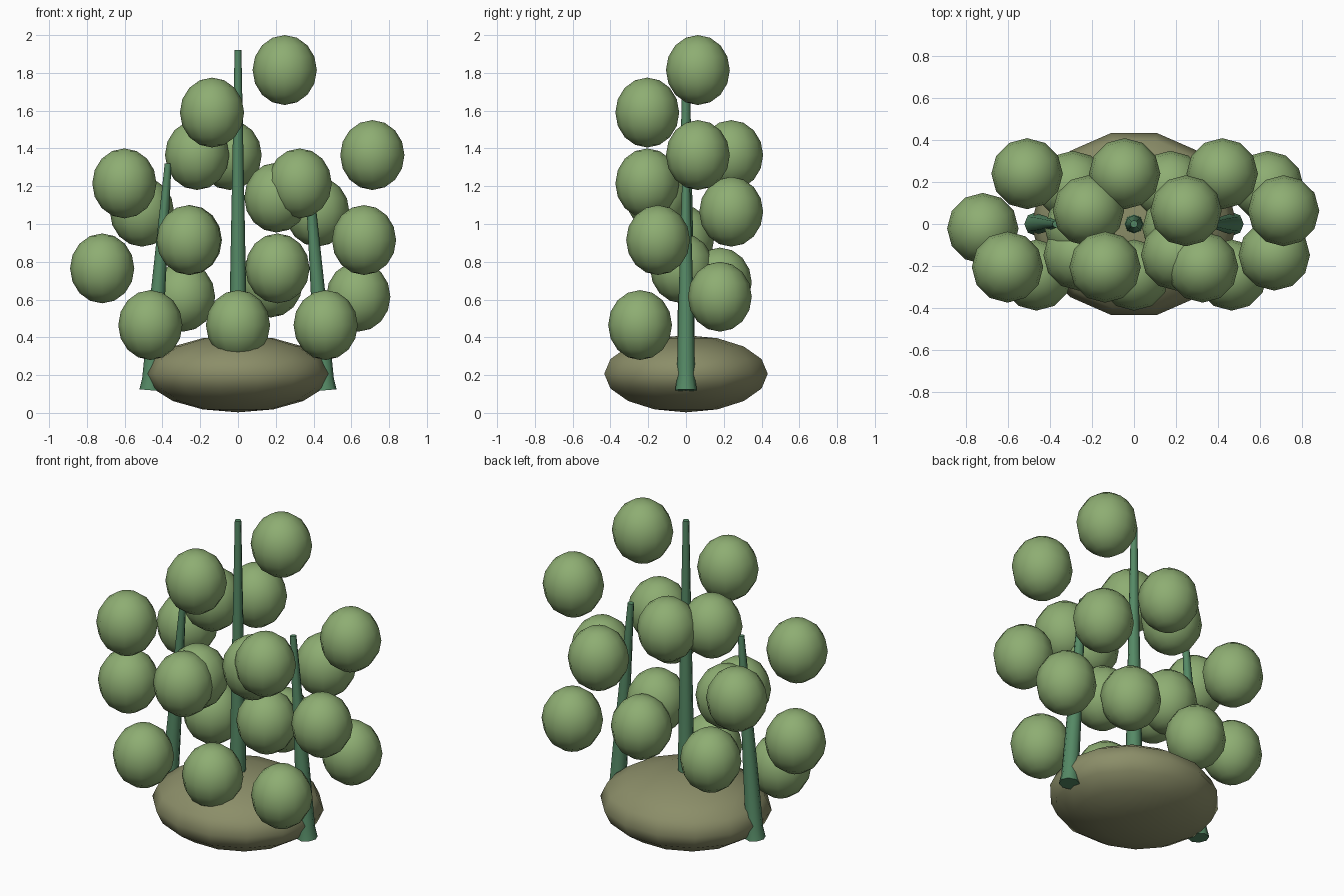
import bpy, math
from mathutils import Vector

if "Cube" in bpy.data.objects:
    bpy.data.objects.remove(bpy.data.objects["Cube"])


def material(name, color):
    m = bpy.data.materials.new(name)
    m.diffuse_color = (*color, 1)
    m.use_nodes = True
    m.node_tree.nodes["Principled BSDF"].inputs["Base Color"].default_value = m.diffuse_color
    return m


LEAF = material("leaf_green", (0.27, 0.42, 0.17))
STEM = material("stem_green", (0.09, 0.25, 0.13))
MOUND = material("mound_olive", (0.26, 0.27, 0.14))


def add_mesh(name, verts, faces, mat, smooth_angle=math.radians(60)):
    me = bpy.data.meshes.new(name)
    me.from_pydata(verts, [], faces)
    me.materials.append(mat)
    ob = bpy.data.objects.new(name, me)
    bpy.context.collection.objects.link(ob)
    bpy.ops.object.select_all(action='DESELECT')
    ob.select_set(True)
    bpy.context.view_layer.objects.active = ob
    bpy.ops.object.shade_smooth_by_angle(angle=smooth_angle)
    return ob


def bridge(n, rings):
    return [(k * n + i, k * n + (i + 1) % n, (k + 1) * n + (i + 1) % n, (k + 1) * n + i)
            for k in range(rings - 1) for i in range(n)]


def ellipsoid(name, center, size, n, rings, mat):
    verts = []
    for k in range(1, rings):
        t = math.pi * k / rings - math.pi / 2
        for i in range(n):
            a = 2 * math.pi * i / n
            verts.append((center[0] + size[0] * math.cos(t) * math.cos(a),
                          center[1] + size[1] * math.cos(t) * math.sin(a),
                          center[2] + size[2] * math.sin(t)))
    faces = bridge(n, rings - 1)
    b, top = len(verts), len(verts) + 1
    last = (rings - 2) * n
    verts += [(center[0], center[1], center[2] - size[2]),
              (center[0], center[1], center[2] + size[2])]
    for i in range(n):
        j = (i + 1) % n
        faces += [(b, j, i), (top, last + i, last + j)]
    return add_mesh(name, verts, faces, mat)


def stem(name, start, end, n=8):
    start, end = Vector(start), Vector(end)
    axis = end - start
    rot = Vector((0, 0, 1)).rotation_difference(axis)
    # flared foot, then a steady taper
    profile = [(0, 0.058), (0.05, 0.048), (0.35, 0.041), (1, 0.018)]
    verts = []
    for f, r in profile:
        for i in range(n):
            a = 2 * math.pi * i / n
            verts.append(start + axis * f + rot @ Vector((r * math.cos(a), r * math.sin(a), 0)))
    faces = bridge(n, len(profile))
    faces += [tuple(reversed(range(n))), tuple(range(3 * n, 4 * n))]
    return add_mesh(name, verts, faces, STEM)


# Rounded ground mound
ellipsoid("mound", (0, 0, 0.207), (0.488, 0.444, 0.204), 14, 8, MOUND)

# Three stems, the outer two leaning inwards; spiral of seven round leaves on each
for label, x, lean, top, step in (("left", -0.464, 0.094, 1.32, 0.15),
                                  ("centre", 0, 0, 1.92, 0.225),
                                  ("right", 0.464, -0.094, 1.32, 0.15)):
    stem(label + "_stem", (x, 0, 0.12), (x + lean, 0, top))
    for i in range(7):
        a = math.radians(270 + 137.5 * i)
        c = (x + 0.256 * math.cos(a), 0.243 * math.sin(a), 0.465 + step * i)
        ellipsoid(f"{label}_leaf_{i + 1}", c, (0.17, 0.169, 0.185), 12, 8, LEAF)
